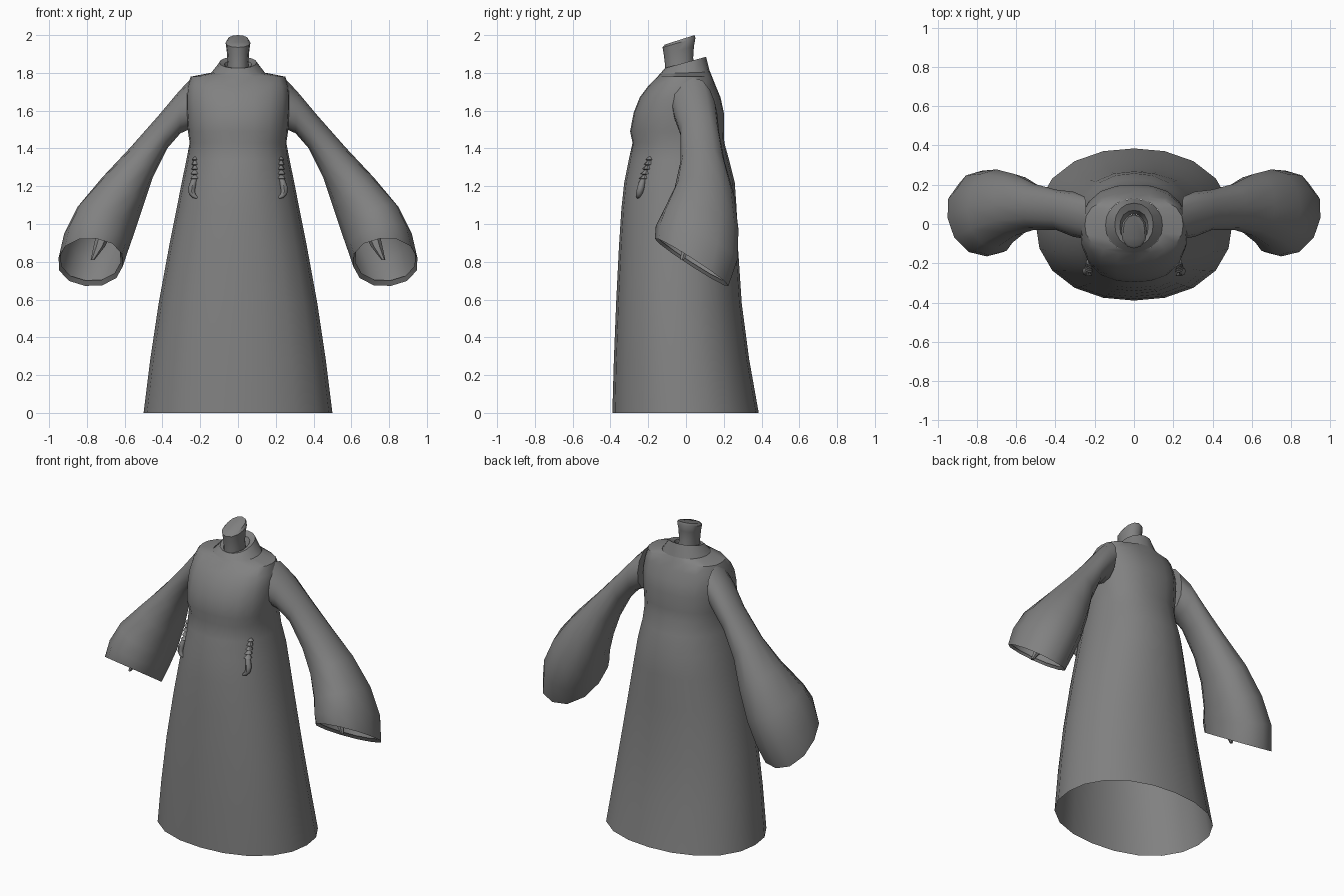
import bpy, bmesh, math
from mathutils import Vector

if "Cube" in bpy.data.objects:
    bpy.data.objects.remove(bpy.data.objects["Cube"])

grey = bpy.data.materials.new("charcoal cloth")
grey.diffuse_color = (0.22, 0.22, 0.22, 1)
grey.use_nodes = True
grey.node_tree.nodes["Principled BSDF"].inputs["Base Color"].default_value = grey.diffuse_color


def oval(c, u, v, n, power=2.0):
    """Closed ring of n points around c, spanned by half-axes u and v."""
    c, u, v = Vector(c), Vector(u), Vector(v)
    pts = []
    for i in range(n):
        a = 2 * math.pi * i / n
        ca, sa = math.cos(a), math.sin(a)
        k = (abs(ca) ** power + abs(sa) ** power) ** (-1 / power)
        pts.append(c + u * ca * k + v * sa * k)
    return pts


def loft(name, rings, cap_start=False, cap_end=False, angle=45):
    """Skin a list of rings into one smooth-shaded object."""
    bm = bmesh.new()
    loops = [[bm.verts.new(p) for p in r] for r in rings]
    n = len(rings[0])
    for a, b in zip(loops, loops[1:]):
        for i in range(n):
            j = (i + 1) % n
            bm.faces.new((a[i], a[j], b[j], b[i]))
    if cap_start:
        bm.faces.new(loops[0])
    if cap_end:
        bm.faces.new(loops[-1])
    bmesh.ops.recalc_face_normals(bm, faces=bm.faces)
    me = bpy.data.meshes.new(name)
    bm.to_mesh(me)
    bm.free()
    me.materials.append(grey)
    ob = bpy.data.objects.new(name, me)
    bpy.context.collection.objects.link(ob)
    bpy.ops.object.select_all(action='DESELECT')
    ob.select_set(True)
    bpy.context.view_layer.objects.active = ob
    bpy.ops.object.shade_smooth_by_angle(angle=math.radians(angle))
    return ob


def body_ring(hw, yf, yb, zf, zb, n=20, power=2.2):
    """Horizontal ring by half width, front/back y and front/back z."""
    return oval((0, (yf + yb) / 2, (zf + zb) / 2), (hw, 0, 0),
                (0, (yb - yf) / 2, (zb - zf) / 2), n, power)


# Robe: flared open skirt, tucked waist, full chest, shoulders
robe = [
    (0.50, -0.39, 0.385, 0.00), (0.465, -0.382, 0.335, 0.28),
    (0.42, -0.37, 0.295, 0.58), (0.365, -0.355, 0.275, 0.88),
    (0.325, -0.342, 0.268, 1.08), (0.298, -0.327, 0.258, 1.22),
    (0.273, -0.303, 0.228, 1.34), (0.256, -0.283, 0.203, 1.43),
    (0.265, -0.296, 0.20, 1.49), (0.272, -0.277, 0.20, 1.59),
    (0.274, -0.245, 0.183, 1.67), (0.268, -0.20, 0.158, 1.73),
    (0.25, -0.15, 0.138, 1.78)]
rings = [body_ring(hw, yf, yb, z, z, power=2.2 if z < 1.4 else 2.5)
         for hw, yf, yb, z in robe]
rings.append(body_ring(0.145, -0.14, 0.128, 1.795, 1.805))
loft("robe", rings)

# Collar: stands high at the back, folds inward
loft("collar", [body_ring(0.147, -0.142, 0.128, 1.79, 1.80, 16),
                body_ring(0.098, -0.112, 0.106, 1.825, 1.885, 16),
                body_ring(0.072, -0.10, 0.07, 1.825, 1.865, 16),
                body_ring(0.055, -0.09, 0.05, 1.79, 1.82, 16)], angle=30)

# Neck: slanted, capped stump
loft("neck", [body_ring(0.06, -0.11, 0.05, 1.77, 1.80, 12),
              body_ring(0.056, -0.112, 0.038, 1.85, 1.88, 12),
              body_ring(0.06, -0.118, 0.042, 1.90, 1.94, 12),
              body_ring(0.066, -0.124, 0.05, 1.935, 1.985, 12),
              body_ring(0.055, -0.112, 0.045, 1.95, 2.0, 12)],
     cap_end=True)

# Sleeve rings: upper xz, lower xz, front y, back y, z drop and x shift at back
sleeve = [
    (0.245, 1.775, 0.26, 1.50, -0.075, 0.14, 0, 0),
    (0.315, 1.70, 0.305, 1.48, -0.065, 0.165, 0, 0),
    (0.42, 1.575, 0.375, 1.40, -0.03, 0.175, 0, 0),
    (0.57, 1.405, 0.45, 1.25, -0.03, 0.205, 0, 0),
    (0.72, 1.245, 0.50, 1.10, -0.06, 0.255, 0.02, 0),
    (0.85, 1.09, 0.55, 0.95, -0.12, 0.278, 0.05, 0),
    (0.92, 0.95, 0.585, 0.85, -0.16, 0.272, 0.09, 0.02),
    (0.95, 0.82, 0.61, 0.775, -0.165, 0.225, 0.125, 0.03)]

# Ornament spine and tail hook, listed as x, y, z, radius
hook = [(0.226, -0.222, 1.25, 0.012), (0.236, -0.232, 1.22, 0.017),
        (0.245, -0.24, 1.19, 0.019), (0.244, -0.247, 1.165, 0.017),
        (0.232, -0.253, 1.147, 0.012), (0.21, -0.257, 1.137, 0.004)]

for side, s in (("right", 1), ("left", -1)):
    rings = []
    for ux, uz, lx, lz, yf, yb, drop, shift in sleeve:
        rings.append(oval((s * (ux + lx) / 2, (yf + yb) / 2, (uz + lz) / 2),
                          (s * (ux - lx) / 2, 0, (uz - lz) / 2),
                          (s * shift, (yb - yf) / 2, -drop), 12, 2.2))
    # turned-in hem of the cuff
    mid = sum(rings[-1], Vector()) / 12
    rings.append([mid + (p - mid) * 0.93 + Vector((0, 0, 0.02))
                  for p in rings[-1]])
    loft(side + "_sleeve", rings, cap_start=True, angle=50)

    # small fold hanging inside the cuff
    loft(side + "_cuff_fold",
         [oval((s * 0.71, 0.03, 0.95), (0.04, 0, 0), (0, 0.04, 0), 6),
          oval((s * 0.735, 0.0, 0.88), (0.03, 0, 0), (0, 0.03, 0), 6),
          oval((s * 0.77, -0.02, 0.81), (0.01, 0, 0), (0, 0.01, 0), 6)],
         True, True)

    # spiked bead chain
    beads = []
    for i in range(5):
        z = 1.235 + i * 0.025
        y = -0.222 + i * 0.007
        r = 0.027 - i * 0.002
        beads.append(oval((s * 0.226, y, z), (0.011, 0, 0), (0, 0.011, 0), 8))
        beads.append(oval((s * 0.226, y, z + 0.006), (r, 0, 0), (0, r, 0), 8))
    beads.append(oval((s * 0.223, -0.19, 1.362), (0.002, 0, 0),
                      (0, 0.002, 0), 8))
    loft(side + "_bead_chain", beads, True, True, angle=30)

    # curved tail below the beads
    tail = []
    for i, (x, y, z, r) in enumerate(hook):
        a = Vector(hook[max(i - 1, 0)][:3])
        b = Vector(hook[min(i + 1, len(hook) - 1)][:3])
        t = (b - a).normalized()
        u = t.cross(Vector((0, 1, 0))).normalized()
        v = t.cross(u)
        u.x, v.x = s * u.x, s * v.x
        tail.append(oval((s * x, y, z), u * r, v * r, 8))
    loft(side + "_tail_hook", tail, True, True)
